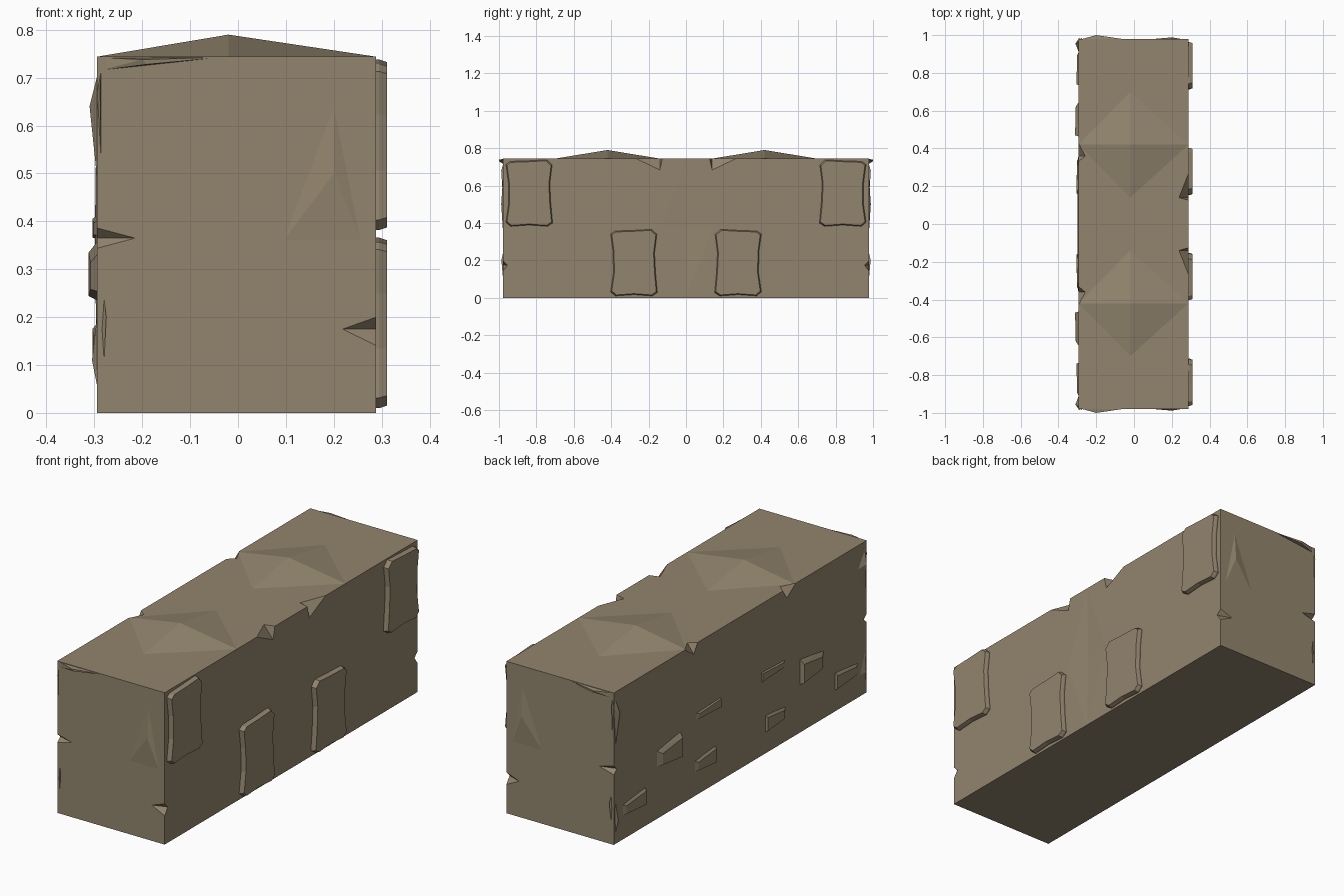
import bpy, bmesh
from mathutils import Vector

if "Cube" in bpy.data.objects:
    bpy.data.objects.remove(bpy.data.objects["Cube"])

stone = bpy.data.materials.new("sandy_stone")
stone.diffuse_color = (0.29, 0.235, 0.155, 1)
stone.use_nodes = True
stone.node_tree.nodes["Principled BSDF"].inputs["Base Color"].default_value = stone.diffuse_color
X0, X1, Y, H = -0.294, 0.288, 0.979, 0.744


def finish(name, bm):
    bmesh.ops.recalc_face_normals(bm, faces=bm.faces[:])
    me = bpy.data.meshes.new(name)
    bm.to_mesh(me)
    bm.free()
    ob = bpy.data.objects.new(name, me)
    bpy.context.collection.objects.link(ob)
    me.materials.append(stone)
    return ob


def hulls(name, groups):
    """One mesh of convex chips, each repeated across y = 0."""
    bm = bmesh.new()
    for pts in groups:
        for s in (1, -1):
            vs = [bm.verts.new((x, y * s, z)) for x, y, z in pts]
            r = bmesh.ops.convex_hull(bm, input=vs)
            junk = {v for v in r["geom_interior"] + r["geom_unused"]
                    if isinstance(v, bmesh.types.BMVert)}
            bmesh.ops.delete(bm, geom=list(junk), context="VERTS")
    return finish(name, bm)


# Main block: sliced box with a low double peak on top and shallow dents
bm = bmesh.new()
bmesh.ops.create_cube(bm, size=1)
for v in bm.verts:
    v.co = ((X0 + X1) / 2 + v.co.x * (X1 - X0), v.co.y * 2 * Y, (v.co.z + 0.5) * H)
cuts = [((-0.02, 0, 0), (1, 0, 0)), ((0, 0, 0.37), (0, 0, 1))]
cuts += [((0, y, 0), (0, 1, 0)) for y in (-0.7, -0.42, -0.14, 0, 0.14, 0.42, 0.7)]
for co, no in cuts:
    bmesh.ops.bisect_plane(bm, geom=bm.verts[:] + bm.edges[:] + bm.faces[:],
                           plane_co=co, plane_no=no)
for v in bm.verts:
    x, y, z = v.co
    if abs(x + 0.02) < 0.01 and z > 0.7 and abs(abs(y) - 0.42) < 0.01:
        v.co.z = 0.79
    elif abs(z - 0.37) < 0.01 and x > 0.2 and abs(y) < 0.01:
        v.co.x -= 0.006
    elif abs(z - 0.37) < 0.01 and x < -0.2 and abs(y) < 0.2:
        v.co.x -= 0.005
bmesh.ops.triangulate(bm, faces=[f for f in bm.faces if f.normal.z > -0.9])
block = finish("stone_block", bm)

# Notches broken out of the edges
notches = hulls("notch_cutter", [
    [(-0.31, 0.99, 0.40), (-0.31, 0.99, 0.33), (-0.205, 0.982, 0.365), (-0.31, 0.95, 0.365)],
    [(0.30, 0.99, 0.215), (0.30, 0.99, 0.12), (0.21, 0.982, 0.175), (0.30, 0.95, 0.175)],
    [(0.30, 0.12, 0.755), (0.30, 0.32, 0.755), (0.235, 0.14, 0.748), (0.295, 0.14, 0.675)],
    [(-0.31, 0.30, 0.77), (-0.31, 0.50, 0.77), (-0.25, 0.36, 0.755), (-0.30, 0.36, 0.69)],
])
notches.hide_render = True
notches.hide_viewport = True
cut = block.modifiers.new("notches", "BOOLEAN")
cut.operation = "DIFFERENCE"
cut.solver = "EXACT"
cut.object = notches

# Raised bricks on the right side, worn in at the waist and chipped at the corners
outline = [(-1, -0.90), (-0.78, -1), (0, -0.96), (0.80, -1), (1, -0.88), (0.88, -0.3),
           (0.90, 0.35), (1, 0.86), (0.82, 0.95), (0, 0.97), (-0.75, 1), (-0.98, 0.85),
           (-0.88, 0.3), (-0.92, -0.3)]


def brick(name, y, z, flip):
    bm = bmesh.new()
    rings = []
    for x, k in ((X1 - 0.01, 1.0), (0.295, 1.0), (0.311, 0.95)):
        rings.append([bm.verts.new((x, y + flip * u * k * 0.125, z + w * (k + 0.02 * (k < 1)) * 0.178))
                      for u, w in outline])
    n = len(outline)
    for a, b in zip(rings, rings[1:]):
        for i in range(n):
            bm.faces.new((a[i], a[(i + 1) % n], b[(i + 1) % n], b[i]))
    bm.faces.new(rings[0])
    bm.faces.new(rings[-1])
    finish(name, bm)


for s, side in ((1, "back"), (-1, "front")):
    brick("upper_brick_" + side, s * 0.838, 0.56, s)
    brick("lower_brick_" + side, s * 0.278, 0.188, s)

# Wedge-shaped lumps on the left side: y, z, half width, half height, depth
lumps = []
for y, z, a, b, d in ((0.56, 0.30, 0.10, 0.07, 0.018), (0.83, 0.15, 0.10, 0.05, 0.010),
                      (0.28, 0.15, 0.09, 0.05, 0.010), (0.26, 0.39, 0.11, 0.03, 0.010)):
    base = [(X0 + 0.01, y - a, z - b), (X0 + 0.01, y + a, z - b * 0.7),
            (X0 + 0.01, y + a, z + b * 0.6), (X0 + 0.01, y - a, z + b)]
    face = [(X0 - d, y - a * 0.9, z - b * 0.8), (X0 - d * 0.8, y + a * 0.6, z - b * 0.6),
            (X0 - d, y - a * 0.9, z + b * 0.5), (X0 - d * 0.8, y + a * 0.6, z + b * 0.2)]
    lumps.append(base + face)
hulls("left_side_lumps", lumps)

# Thin slivers of stone on the end corners and upper end edges
hulls("corner_slivers", [
    [(-0.285, 0.97, 0.74), (-0.31, 0.955, 0.64), (-0.288, 0.988, 0.68),
     (-0.285, 0.97, 0.40), (-0.285, 0.89, 0.62)],
    [(-0.285, 0.97, 0.01), (-0.305, 0.96, 0.11), (-0.275, 0.987, 0.20),
     (-0.285, 0.97, 0.28), (-0.285, 0.90, 0.10)],
    [(-0.29, 0.975, 0.742), (-0.29, 0.975, 0.715), (-0.2, 1.0, 0.738),
     (-0.19, 0.998, 0.728), (-0.03, 0.975, 0.743), (-0.2, 0.9, 0.743)],
    [(0.05, 0.975, 0.3), (0.20, 0.988, 0.5), (0.28, 0.975, 0.3), (0.2, 0.975, 0.7)],
])
